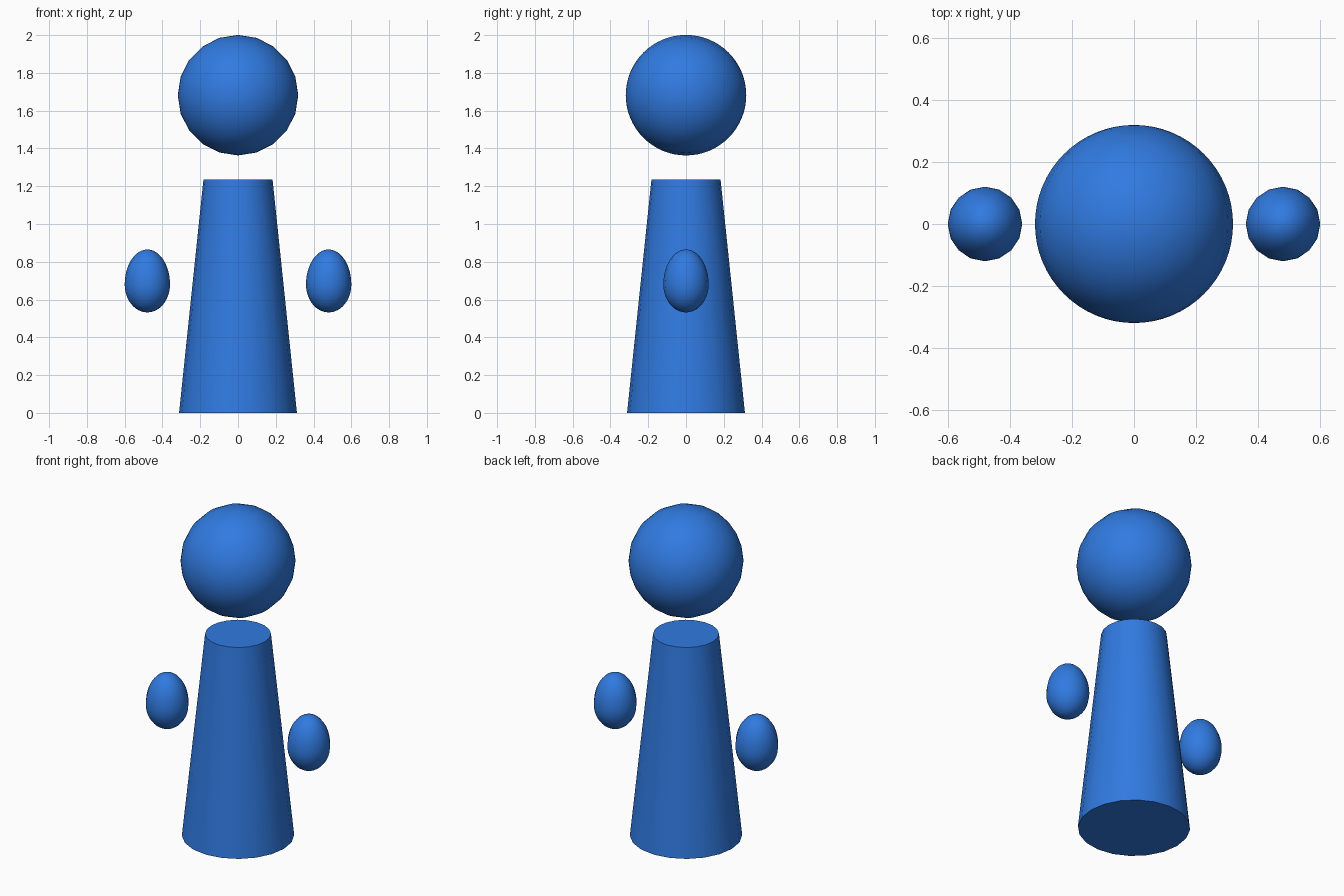
import bpy
import bmesh
import math

if "Cube" in bpy.data.objects:
    bpy.data.objects.remove(bpy.data.objects["Cube"])

blue = bpy.data.materials.new("blue")
blue.diffuse_color = (0.03, 0.195, 0.75, 1.0)
blue.use_nodes = True
blue.node_tree.nodes["Principled BSDF"].inputs["Base Color"].default_value = blue.diffuse_color


def finish(name, bm, location, sharp_angle):
    """Turn a bmesh into a named, smooth-shaded blue object."""
    bmesh.ops.recalc_face_normals(bm, faces=bm.faces)
    mesh = bpy.data.meshes.new(name)
    bm.to_mesh(mesh)
    bm.free()
    mesh.materials.append(blue)
    obj = bpy.data.objects.new(name, mesh)
    obj.location = location
    bpy.context.collection.objects.link(obj)
    bpy.ops.object.select_all(action='DESELECT')
    obj.select_set(True)
    bpy.context.view_layer.objects.active = obj
    bpy.ops.object.shade_smooth_by_angle(angle=math.radians(sharp_angle))
    return obj


# Body: tapered column, closed at both ends
bm = bmesh.new()
bmesh.ops.create_cone(bm, cap_ends=True, segments=20,
                      radius1=0.312, radius2=0.183, depth=1.235)
finish("body", bm, (0, 0, 1.235 / 2), 40)

# Head: floating sphere with its poles at front and back
bm = bmesh.new()
bmesh.ops.create_uvsphere(bm, u_segments=20, v_segments=32, radius=0.319)
head = finish("head", bm, (0, 0, 1.682), 60)
head.rotation_euler.x = math.pi / 2

# Hands: floating eggs, longer above the widest ring than below it
for side, label in ((-1, "left"), (1, "right")):
    bm = bmesh.new()
    bmesh.ops.create_uvsphere(bm, u_segments=16, v_segments=24, radius=1)
    for v in bm.verts:
        v.co.x *= 0.12
        v.co.y *= 0.12
        v.co.z *= 0.185 if v.co.z > 0 else 0.148
    finish(label + "_hand", bm, (side * 0.48, 0, 0.68), 60)
